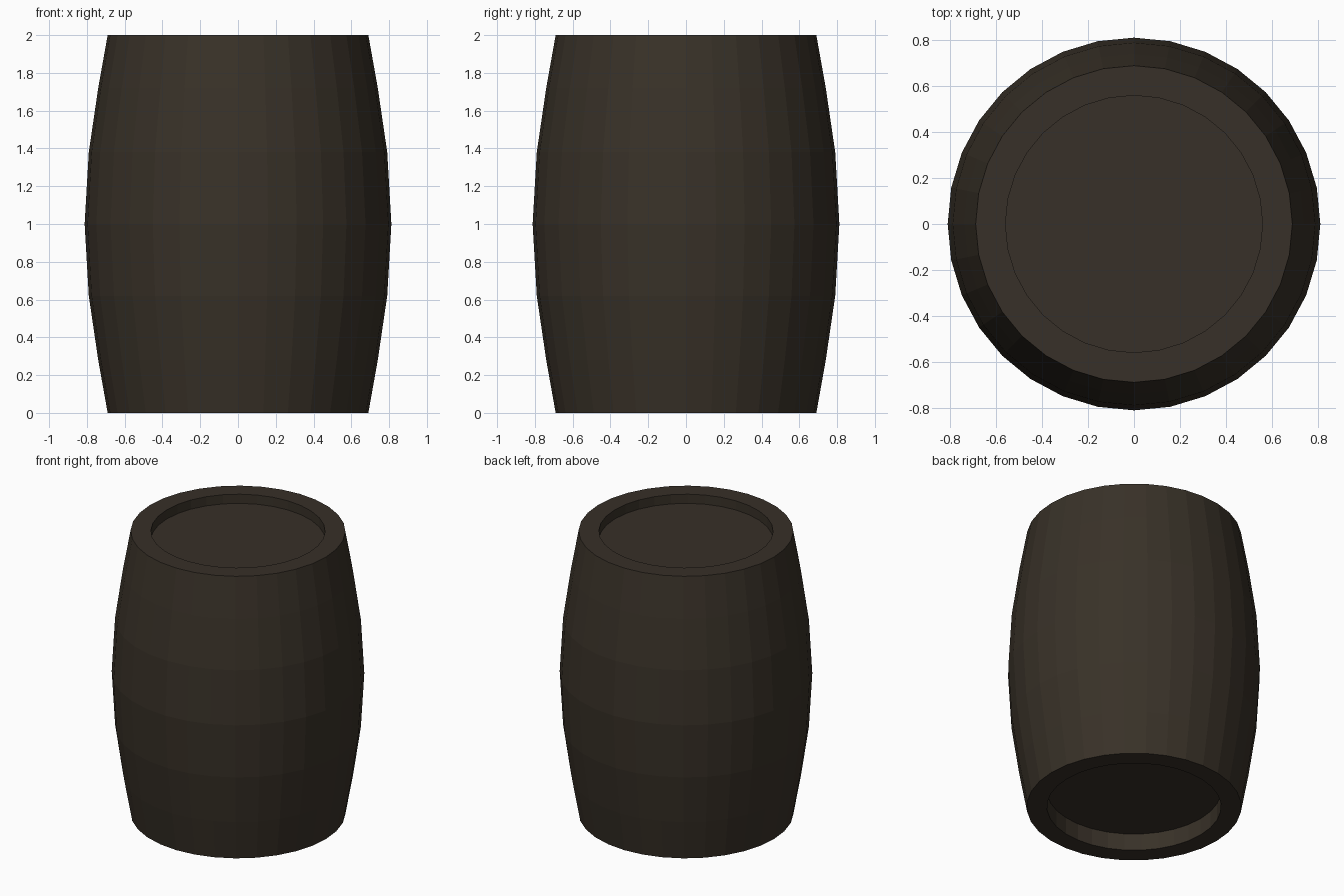
import bpy, bmesh, math

if "Cube" in bpy.data.objects:
    bpy.data.objects.remove(bpy.data.objects["Cube"])

SEG = 32

def material(name, rgb):
    m = bpy.data.materials.new(name)
    m.diffuse_color = (*rgb, 1)
    m.use_nodes = True
    m.node_tree.nodes["Principled BSDF"].inputs["Base Color"].default_value = m.diffuse_color
    return m

dark_wood = material("dark wood", (0.040, 0.031, 0.021))
head_wood = material("head wood", (0.038, 0.029, 0.021))

# Closed barrel profile (radius, height): bottom recess, bulging wall, rim, top recess
profile = [(0.56, 0.12), (0.56, 0.0), (0.69, 0.0), (0.74, 0.28), (0.79, 0.62), (0.812, 1.0),
           (0.79, 1.38), (0.74, 1.72), (0.69, 2.0), (0.56, 2.0), (0.56, 1.935)]

bm = bmesh.new()
rings = []
for r, z in profile:
    rings.append([bm.verts.new((r * math.cos(2 * math.pi * i / SEG),
                                r * math.sin(2 * math.pi * i / SEG), z)) for i in range(SEG)])
for a, b in zip(rings, rings[1:]):
    for i in range(SEG):
        j = (i + 1) % SEG
        bm.faces.new((a[i], a[j], b[j], b[i]))

# Recessed heads
bm.faces.new(rings[-1])
bm.faces.new(rings[0][::-1])
bm.normal_update()
for f in bm.faces:
    f.material_index = 1 if abs(f.normal.z) > 0.9 else 0

mesh = bpy.data.meshes.new("barrel")
bm.to_mesh(mesh)
bm.free()
mesh.materials.append(dark_wood)
mesh.materials.append(head_wood)
barrel = bpy.data.objects.new("barrel", mesh)
bpy.context.collection.objects.link(barrel)
